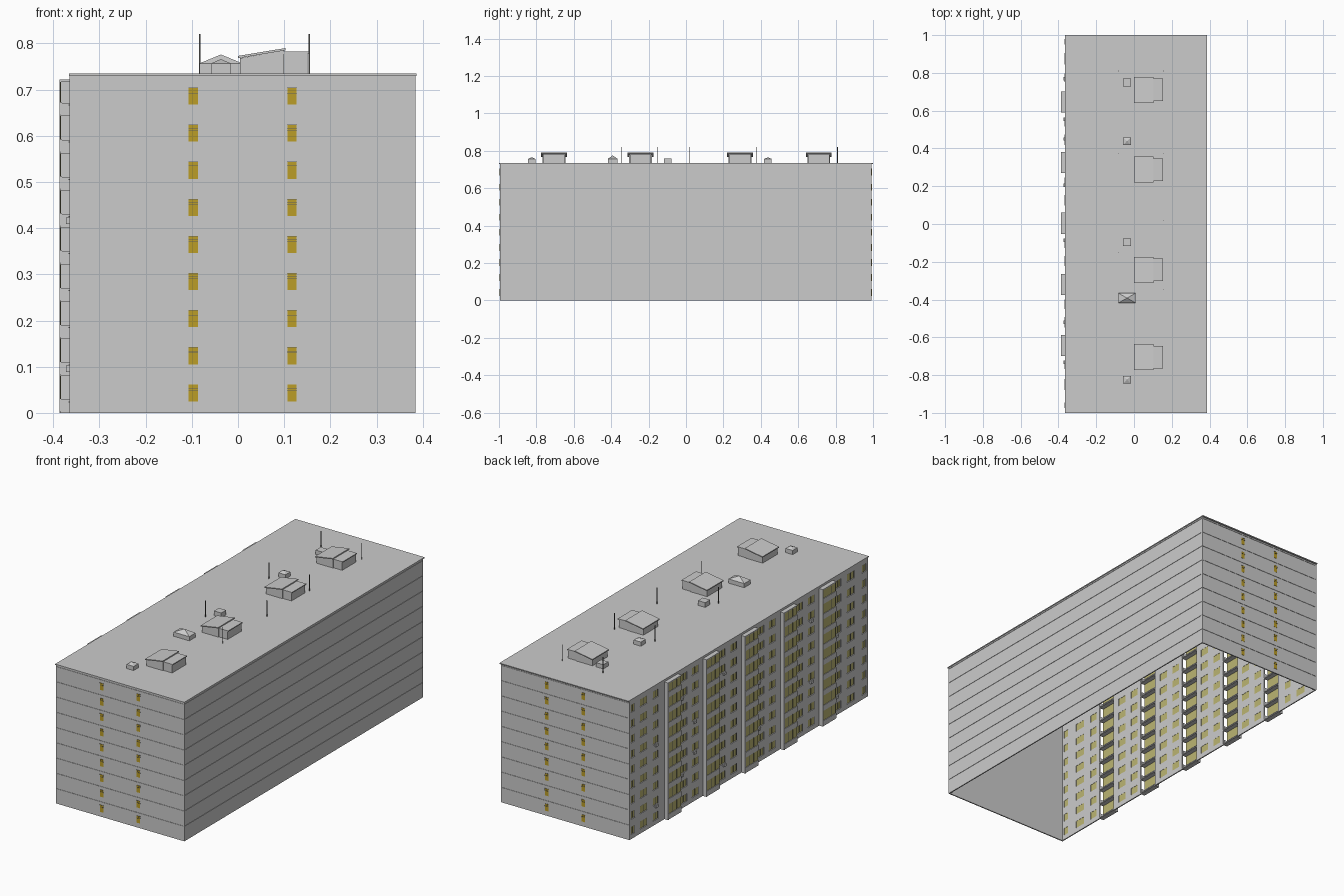
import bpy, bmesh

if "Cube" in bpy.data.objects:
    bpy.data.objects.remove(bpy.data.objects["Cube"])

FLOORS, PITCH = 9, 0.0803
X0, X1, Y0, Y1 = -0.365, 0.384, -0.995, 0.992
ROOF = 0.735


def material(name, rgb):
    m = bpy.data.materials.new(name)
    m.diffuse_color = (*rgb, 1)
    m.use_nodes = True
    m.node_tree.nodes["Principled BSDF"].inputs["Base Color"].default_value = m.diffuse_color
    return m


ochre = material("ochre_glass", (0.50, 0.34, 0.02))
olive = material("olive_glass", (0.50, 0.46, 0.17))
dark = material("dark_metal", (0.12, 0.12, 0.11))


class Part:
    """Collects boxes and prisms into one named object."""

    def __init__(self, name, mat=None):
        self.name, self.mat, self.bm = name, mat, bmesh.new()

    def hull(self, pts):
        vs = [self.bm.verts.new(p) for p in pts]
        bmesh.ops.convex_hull(self.bm, input=vs)

    def box(self, xa, xb, ya, yb, za, zb):
        v = [self.bm.verts.new((x, y, z)) for z in (za, zb)
             for x, y in ((xa, ya), (xb, ya), (xb, yb), (xa, yb))]
        for f in ((3, 2, 1, 0), (4, 5, 6, 7), (0, 1, 5, 4),
                  (1, 2, 6, 5), (2, 3, 7, 6), (3, 0, 4, 7)):
            self.bm.faces.new([v[i] for i in f])

    def profile_y(self, prof, ya, yb):
        # x-z profile extruded along y
        self.hull([(x, y, z) for y in (ya, yb) for x, z in prof])

    def done(self):
        me = bpy.data.meshes.new(self.name)
        bmesh.ops.dissolve_limit(self.bm, angle_limit=0.01,
                                 verts=self.bm.verts, edges=self.bm.edges)
        self.bm.to_mesh(me)
        self.bm.free()
        ob = bpy.data.objects.new(self.name, me)
        bpy.context.collection.objects.link(ob)
        if self.mat:
            me.materials.append(self.mat)


# Layout of the balcony side: balcony centres and window (centre, width)
stacks = [0.645, 0.325, 0.004, -0.32, -0.643]
HALF = 0.056
wins = [(0.965, 0.03), (0.875, 0.06), (0.775, 0.045),
        (-0.745, 0.045), (-0.85, 0.06), (-0.96, 0.03)]
for c in stacks[:-1]:
    wins += [(c - 0.105, 0.05), (c - 0.2, 0.055)]

# Floor-high wall panels with recessed joints, open underneath
right, front, back = Part("right_wall"), Part("front_wall"), Part("back_wall")
T = 0.006
for i in range(FLOORS):
    z = i * PITCH
    for d, a, b in ((0, z, z + PITCH - 0.002),
                    (0.002, z + PITCH - 0.002, z + PITCH)):
        right.box(X1 - T, X1 - d, Y0, Y1, a, b)
        front.box(X0, X1, Y0 + d, Y0 + T, a, b)
        back.box(X0, X1, Y1 - T, Y1 - d, a, b)
for p in (right, front, back):
    p.done()

# Left wall with openings for windows and balconies
left = Part("left_wall")
glass = Part("left_windows", olive)
frames = Part("left_window_frames", dark)
sills = Part("window_sills")
openings = sorted([(c - w / 2, c + w / 2) for c, w in wins]
                  + [(c - HALF, c + HALF) for c in stacks])
for i in range(FLOORS):
    z = i * PITCH
    za, zb = z + 0.025, z + 0.064
    y = Y0
    for a, b in openings + [(Y1, Y1)]:
        left.box(X0, X0 + T, y, a, z, z + PITCH)
        y = b
    for c, w in wins:
        a, b = c - w / 2, c + w / 2
        left.box(X0, X0 + T, a, b, z, za)
        left.box(X0, X0 + T, a, b, zb, z + PITCH)
        glass.box(X0 + 0.003, X0 + 0.005, a, b, za, zb)
        sills.box(X0 - 0.002, X0, a, b, za - 0.002, za)
        # mullion and rim
        frames.box(X0 + 0.001, X0 + 0.003, c - 0.001, c + 0.001, za, zb)
        for e in (a, b - 0.0015):
            frames.box(X0 + 0.001, X0 + 0.003, e, e + 0.0015, za, zb)
        frames.box(X0 + 0.001, X0 + 0.003, a, b, zb - 0.0015, zb)
for p in (left, glass, frames, sills):
    p.done()

# Ochre stair windows on both ends
ends, bars = Part("end_windows", ochre), Part("end_window_bars", dark)
for i in range(FLOORS):
    za, zb = i * PITCH + 0.025, i * PITCH + 0.062
    for xc in (-0.097, 0.117):
        for yo, s in ((Y0, -1), (Y1, 1)):
            ya, yb = sorted((yo, yo + s * 0.0012))
            ends.box(xc - 0.01, xc + 0.01, ya, yb, za, zb)
            ya, yb = sorted((yo, yo + s * 0.002))
            for h in (zb - 0.001, zb - 0.009, zb - 0.013):
                bars.box(xc - 0.0105, xc + 0.0105, ya, yb, h, h + 0.001)
ends.done()
bars.done()

# Balcony stacks: full-height side wall, slabs, parapets and glazing
bal = Part("balconies")
bglass = Part("balcony_glazing", olive)
bbars = Part("balcony_mullions", dark)
XB = -0.387
for c in stacks:
    a, b = c - HALF, c + HALF
    bal.box(XB, X0, b - 0.005, b, 0, 0.722)
    bal.box(XB, X0 + T, a, b - 0.005, 0.717, 0.722)
    for i in range(FLOORS):
        z = i * PITCH
        bal.box(XB + 0.002, X0 + T, a, b - 0.005, z, z + 0.004)
        bal.box(XB + 0.001, XB + 0.004, a, b - 0.005, z + 0.004, z + 0.029)
        bal.box(XB + 0.004, X0, a, a + 0.003, z + 0.004, z + 0.029)
        bal.box(XB, XB + 0.006, a, b - 0.005, z + 0.028, z + 0.030)
        top = min(z + PITCH, 0.717)
        bglass.box(XB + 0.003, XB + 0.004, a + 0.001, b - 0.005, z + 0.03, top)
        for k in range(4):
            y = a + 0.001 + k * (2 * HALF - 0.008) / 3
            bbars.box(XB + 0.002, XB + 0.003, y, y + 0.0015, z + 0.03, top)
for p in (bal, bglass, bbars):
    p.done()

# Scattered cooling boxes on the balcony side
units = Part("cooling_units")
for k, y in enumerate((0.77, 0.555, 0.45, 0.205, -0.085, -0.52, -0.732)):
    for i in (k % 3 + 1, (k * 2) % 4 + 5):
        z = i * PITCH + 0.008
        units.box(X0 - 0.007, X0, y - 0.009, y + 0.009, z, z + 0.014)
units.done()

# Roof slab with a projecting edge
roof = Part("roof_slab")
roof.box(X0, X1, Y0, Y1, FLOORS * PITCH, 0.73)
roof.box(X0 - 0.001, 0.387, -1, 1, 0.73, ROOF)
roof.done()

# Stair heads: sloped main room with overhanging cover and a lower annex
heads = Part("stair_heads")
for c in (0.71, 0.288, -0.243, -0.705):
    heads.profile_y([(0.004, ROOF), (0.1, ROOF), (0.1, 0.785), (0.004, 0.768)],
                    c - 0.061, c + 0.061)
    heads.profile_y([(0, 0.768), (0.103, 0.785), (0.103, 0.79), (0, 0.773)],
                    c - 0.069, c + 0.069)
    heads.box(0.1, 0.15, c - 0.057, c + 0.057, ROOF, 0.777)
    heads.box(0.1, 0.154, c - 0.06, c + 0.06, 0.777, 0.782)
heads.done()

# Roof vents with shallow pointed caps
vents = Part("roof_vents")
for x, y, hx, hy, z, peak in ((-0.037, 0.75, 0.021, 0.021, 0.757, 0.757),
                              (-0.037, 0.438, 0.021, 0.02, 0.757, 0.766),
                              (-0.037, -0.097, 0.021, 0.02, 0.76, 0.76),
                              (-0.037, -0.825, 0.021, 0.02, 0.757, 0.766),
                              (-0.037, -0.392, 0.046, 0.026, 0.757, 0.776)):
    vents.box(x - hx, x + hx, y - hy, y + hy, ROOF, z)
    if peak > z:
        vents.hull([(x + i * hx, y + j * hy, z) for i in (-1, 1) for j in (-1, 1)]
                   + [(x, y, peak)])
vents.done()

# Antenna masts
masts = Part("antenna_masts", dark)
for x, y in ((-0.083, 0.81), (0.154, 0.81), (-0.083, 0.375), (0.154, 0.375),
             (-0.083, -0.152), (0.154, 0.02), (0.154, -0.347)):
    masts.box(x - 0.0015, x + 0.0015, y - 0.0015, y + 0.0015, ROOF, 0.82)
masts.done()
